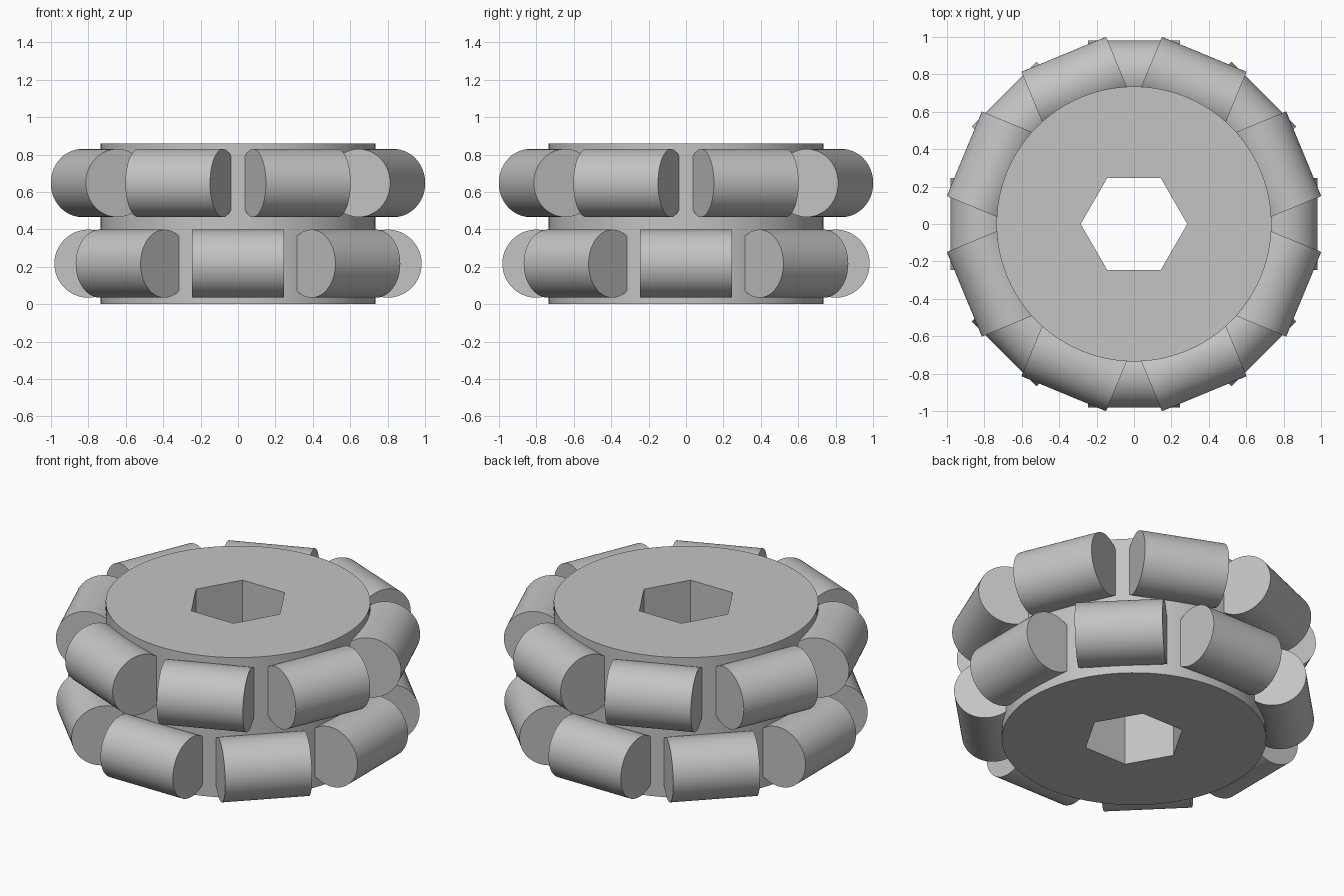
import bpy, bmesh, math
from mathutils import Matrix, Vector

HUB_RADIUS, HUB_HEIGHT, HEX_RADIUS = 0.735, 0.86, 0.285
ROLLER_RADIUS, ROLLER_LENGTH, RING_RADIUS = 0.182, 0.49, 0.80
ROLLERS = 8

default = bpy.data.objects.get("Cube")
if default:
    bpy.data.objects.remove(default, do_unlink=True)

grey = bpy.data.materials.new("plain grey")
grey.use_nodes = True
colour = (0.55, 0.55, 0.55, 1)
grey.diffuse_color = colour
grey.node_tree.nodes["Principled BSDF"].inputs["Base Color"].default_value = colour


def add_object(name, bm):
    """Turn a bmesh into a smooth-shaded object with sharp rims."""
    bmesh.ops.recalc_face_normals(bm, faces=bm.faces[:])
    mesh = bpy.data.meshes.new(name)
    bm.to_mesh(mesh)
    bm.free()
    mesh.materials.append(grey)
    obj = bpy.data.objects.new(name, mesh)
    bpy.context.collection.objects.link(obj)
    bpy.ops.object.select_all(action="DESELECT")
    obj.select_set(True)
    bpy.context.view_layer.objects.active = obj
    bpy.ops.object.shade_smooth_by_angle(angle=math.radians(30))
    return obj


def ring_edges(bm, radius, sides):
    """Closed polygon outline on the ground plane."""
    verts = [bm.verts.new((radius * math.cos(math.tau * i / sides),
                           radius * math.sin(math.tau * i / sides), 0))
             for i in range(sides)]
    return [bm.edges.new((verts[i - 1], verts[i])) for i in range(sides)]


# Hub: disc outline with a hexagonal bore, filled and extruded upward
bm = bmesh.new()
outline = ring_edges(bm, HUB_RADIUS, 96) + ring_edges(bm, HEX_RADIUS, 6)
bmesh.ops.triangle_fill(bm, edges=outline, use_beauty=True, normal=(0, 0, 1))
extruded = bmesh.ops.extrude_face_region(bm, geom=bm.faces[:], use_keep_orig=True)
top = [g for g in extruded["geom"] if isinstance(g, bmesh.types.BMVert)]
bmesh.ops.translate(bm, verts=top, vec=Vector((0, 0, HUB_HEIGHT)))
add_object("hub", bm)

# Shared roller shape, lying tangent to the hub
bm = bmesh.new()
bmesh.ops.create_cone(bm, cap_ends=True, segments=64, radius1=ROLLER_RADIUS,
                      radius2=ROLLER_RADIUS, depth=ROLLER_LENGTH,
                      matrix=Matrix.Rotation(math.pi / 2, 4, "X"))
first = add_object("roller", bm)
roller_mesh = first.data
bpy.data.objects.remove(first, do_unlink=True)

# Two rings of rollers, the upper one turned by half a step
step = math.tau / ROLLERS
for row, height, offset in (("lower", 0.217, 0), ("upper", 0.648, step / 2)):
    for i in range(ROLLERS):
        angle = i * step + offset
        roller = bpy.data.objects.new(f"{row}_roller_{i + 1}", roller_mesh)
        roller.location = (RING_RADIUS * math.cos(angle),
                           RING_RADIUS * math.sin(angle), height)
        roller.rotation_euler.z = angle
        bpy.context.collection.objects.link(roller)
